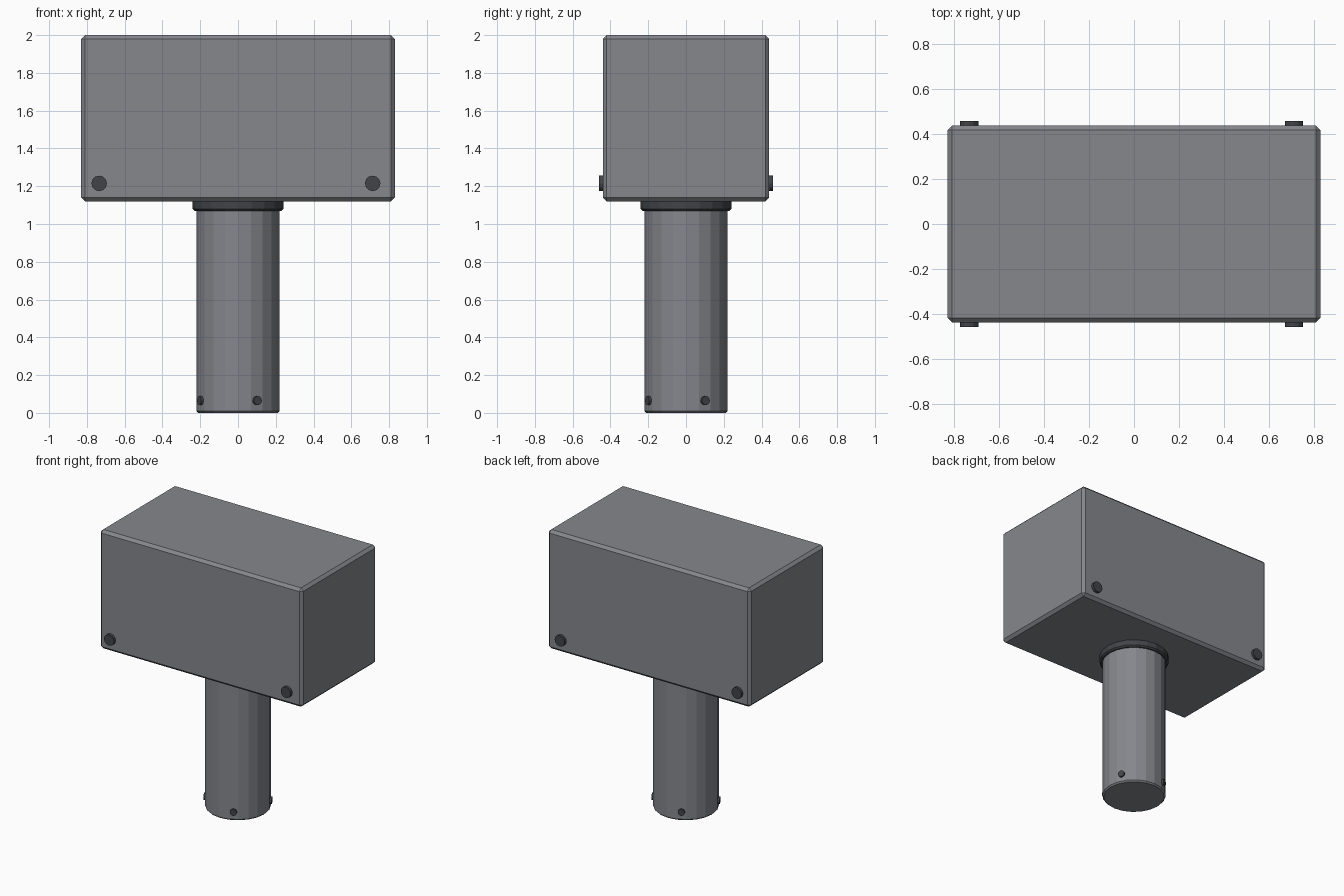
import bpy
import math
from mathutils import Vector

if "Cube" in bpy.data.objects:
    bpy.data.objects.remove(bpy.data.objects["Cube"])


def material(name, rgb):
    mat = bpy.data.materials.new(name)
    mat.diffuse_color = (*rgb, 1.0)
    mat.use_nodes = True
    mat.node_tree.nodes["Principled BSDF"].inputs["Base Color"].default_value = mat.diffuse_color
    return mat


STEEL = material("steel grey", (0.235, 0.242, 0.265))
DARK = material("dark iron", (0.055, 0.057, 0.066))


def finish(obj, name, mat, bevel=0.0):
    obj.name = name
    obj.data.materials.append(mat)
    if bevel:
        mod = obj.modifiers.new("chamfer", 'BEVEL')
        mod.width = bevel
        mod.segments = 1
        mod.limit_method = 'ANGLE'
        mod.angle_limit = math.radians(40)
    return obj


def cylinder(name, mat, radius, start, end, sides, bevel=0.0):
    """Cylinder running from start to end."""
    start, end = Vector(start), Vector(end)
    axis = end - start
    bpy.ops.mesh.primitive_cylinder_add(
        vertices=sides, radius=radius, depth=axis.length,
        location=(start + end) / 2,
        rotation=axis.to_track_quat('Z', 'Y').to_euler())
    return finish(bpy.context.object, name, mat, bevel)


# Block head with chamfered edges
bpy.ops.mesh.primitive_cube_add(size=1, location=(0, 0, 1.56))
head = bpy.context.object
head.scale = (1.66, 0.88, 0.88)
bpy.ops.object.transform_apply(location=False, rotation=False, scale=True)
finish(head, "hammer_head", STEEL, 0.02)

# Handle and the collar where it meets the head
cylinder("handle", STEEL, 0.22, (0, 0, 0), (0, 0, 1.14), 20, 0.01)
cylinder("collar", DARK, 0.24, (0, 0, 1.07), (0, 0, 1.13), 20, 0.01)

# Rivets at the lower corners of the front and back faces
for face, side in (("front", -1), ("back", 1)):
    for end, x in (("left", -0.735), ("right", 0.713)):
        cylinder(f"head_rivet_{face}_{end}", DARK, 0.041,
                 (x, side * 0.42, 1.215), (x, side * 0.46, 1.215), 12)

# Four small rivets around the foot of the handle, each centred on a facet
for i in range(4):
    a = math.radians(27 + 90 * i)
    d = Vector((math.cos(a), math.sin(a), 0))
    up = Vector((0, 0, 0.065))
    cylinder(f"handle_rivet_{i + 1}", DARK, 0.024,
             d * 0.20 + up, d * 0.231 + up, 12)
